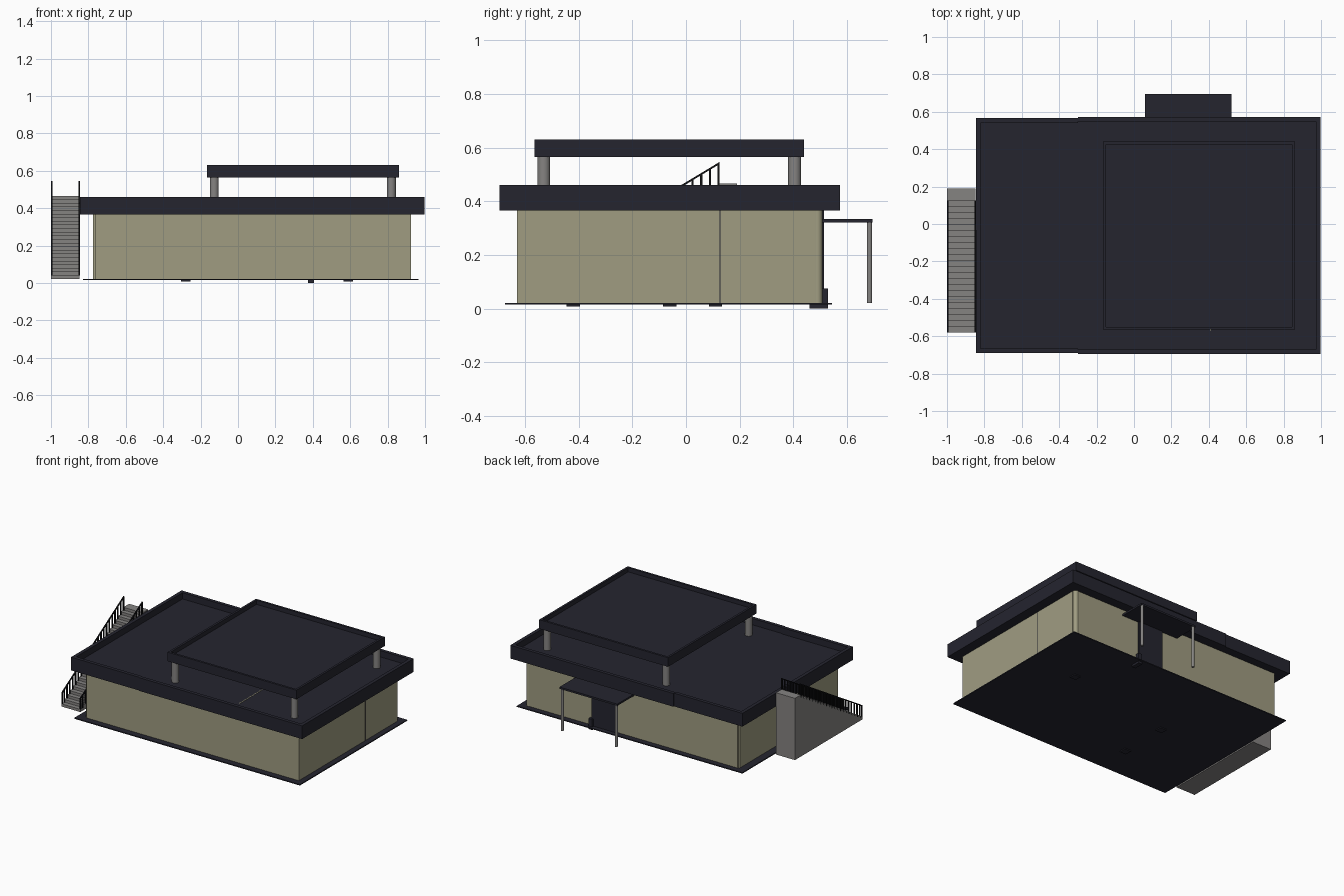
import bpy, bmesh, math

if "Cube" in bpy.data.objects:
    bpy.data.objects.remove(bpy.data.objects["Cube"])

def material(name, col):
    m = bpy.data.materials.new(name)
    m.diffuse_color = (*col, 1)
    m.use_nodes = True
    m.node_tree.nodes["Principled BSDF"].inputs["Base Color"].default_value = m.diffuse_color
    return m

ROOF = material("dark slate", (0.018, 0.018, 0.028))
WALL = material("khaki wall", (0.35, 0.335, 0.222))
STONE = material("grey stone", (0.235, 0.228, 0.222))
BLACK = material("black metal", (0.006, 0.006, 0.007))

def finish(name, bm, mat):
    bmesh.ops.recalc_face_normals(bm, faces=bm.faces)
    me = bpy.data.meshes.new(name)
    bm.to_mesh(me)
    bm.free()
    me.materials.append(mat)
    ob = bpy.data.objects.new(name, me)
    bpy.context.collection.objects.link(ob)
    return ob

def add_box(bm, x0, x1, y0, y1, z0, z1):
    vs = bmesh.ops.create_cube(bm, size=1)["verts"]
    for v in vs:
        v.co = (x1 if v.co.x > 0 else x0, y1 if v.co.y > 0 else y0, z1 if v.co.z > 0 else z0)

def box(name, mat, *b):
    bm = bmesh.new()
    add_box(bm, *b)
    return finish(name, bm, mat)

def tray(name, mat, x0, x1, y0, y1, z0, z1, rim, depth):
    """Flat roof slab with a raised parapet around a sunken deck."""
    bm = bmesh.new()
    add_box(bm, x0, x1, y0, y1, z0, z1)
    bm.normal_update()
    top = [f for f in bm.faces if f.normal.z > 0.9]
    bmesh.ops.inset_region(bm, faces=top, thickness=rim)
    low = bmesh.ops.extrude_face_region(bm, geom=top)
    bmesh.ops.translate(bm, vec=(0, 0, -depth),
                        verts=[g for g in low["geom"] if isinstance(g, bmesh.types.BMVert)])
    bmesh.ops.delete(bm, geom=top, context='FACES')
    return finish(name, bm, mat)

def column(name, mat, x, y, z0, z1, r, n=24):
    bpy.ops.mesh.primitive_cylinder_add(vertices=n, radius=r, depth=z1 - z0,
                                        location=(x, y, (z0 + z1) / 2))
    ob = bpy.context.object
    ob.name = name
    ob.data.materials.append(mat)
    bpy.ops.object.shade_smooth_by_angle()

# base plate and small footings
box("base_plate", ROOF, -0.83, 0.965, -0.675, 0.545, 0.015, 0.022)
for x, y in ((-0.28, -0.42), (-0.28, -0.06), (0.59, 0.11)):
    box("footing", ROOF, x - 0.025, x + 0.025, y - 0.025, y + 0.025, 0.008, 0.016)

# walls: main block plus slightly inset rear corner strips
box("walls", WALL, -0.765, 0.925, -0.63, 0.48, 0.022, 0.37)
box("rear_wall", WALL, -0.765, 0.905, 0.48, 0.505, 0.022, 0.37)
box("left_wall_panel", WALL, -0.775, -0.76, -0.62, 0.495, 0.022, 0.37)
column("corner_column", WALL, 0.905, 0.49, 0.022, 0.37, 0.018)
box("side_wall_seam", ROOF, 0.92, 0.9256, 0.124, 0.128, 0.022, 0.37)

# main roof, the right section slightly wider than the left
def roof_section(x0, x1, y0, y1, rim_left):
    bm = bmesh.new()
    add_box(bm, x0, x1, y0, y1, 0.365, 0.415)
    for y in (y0, y1 - 0.025):
        add_box(bm, x0, x1, y, y + 0.025, 0.415, 0.46)
    e = x0 if rim_left else x1 - 0.025
    add_box(bm, e, e + 0.025, y0 + 0.025, y1 - 0.025, 0.415, 0.46)
    return bm
finish("main_roof_left", roof_section(-0.845, -0.3, -0.69, 0.566, True), ROOF)
finish("main_roof_right", roof_section(-0.3, 0.997, -0.695, 0.573, False), ROOF)
box("deck_strip", WALL, 0.406, 0.412, -0.57, -0.31, 0.41, 0.417)

# raised canopy on four columns
tray("upper_roof", ROOF, -0.165, 0.86, -0.565, 0.44, 0.565, 0.63, 0.022, 0.03)
for x in (-0.127, 0.82):
    for y in (-0.53, 0.405):
        column("canopy_column", STONE, x, y, 0.413, 0.567, 0.024)

# rear porch, door and doorstep block
box("porch_roof", ROOF, 0.06, 0.52, 0.5, 0.695, 0.321, 0.334)
for x in (0.075, 0.505):
    column("porch_post", STONE, x, 0.684, 0.022, 0.323, 0.01, 16)
box("door", ROOF, 0.19, 0.39, 0.5, 0.515, 0.018, 0.367)
box("door_block", ROOF, 0.375, 0.405, 0.46, 0.53, 0.0, 0.075)

# solid outside staircase from a stepped side profile
N, Y0, Y1, Z0, Z1 = 22, -0.58, 0.125, 0.022, 0.466
run, rise = (Y1 - Y0) / N, (Z1 - Z0) / (N + 1)
prof = [(Y0, Z0)]
for i in range(N + 1):
    y, z = Y0 + i * run, Z0 + (i + 1) * rise
    prof += [(y, z), (y + run if i < N else 0.19, z)]
prof.append((0.19, Z0))
bm = bmesh.new()
face = bm.faces.new([bm.verts.new((-1.0, y, z)) for y, z in prof])
ext = bmesh.ops.extrude_face_region(bm, geom=[face])
bmesh.ops.translate(bm, vec=(0.152, 0, 0),
                    verts=[g for g in ext["geom"] if isinstance(g, bmesh.types.BMVert)])
finish("staircase", bm, STONE)

# stair railings: balusters on every step and a sloping handrail
for side, x in (("left", -0.996), ("right", -0.849)):
    bm = bmesh.new()
    for i in range(N):
        y = Y0 + (i + 1) * run - 0.004
        z = Z0 + (i + 1) * rise
        add_box(bm, x - 0.004, x + 0.004, y - 0.004, y + 0.004, z, z + 0.096)
    add_box(bm, x - 0.004, x + 0.004, Y0, Y0 + 0.008, Z0 + rise, Z0 + 0.096)
    rail = bmesh.ops.create_cube(bm, size=1)["verts"]
    for v in rail:
        up = v.co.y > 0
        v.co = (x + 0.008 * v.co.x, Y1 if up else Y0,
                (Z0 + N * rise if up else Z0) + 0.096 + 0.008 * v.co.z)
    finish(side + "_railing", bm, BLACK)
